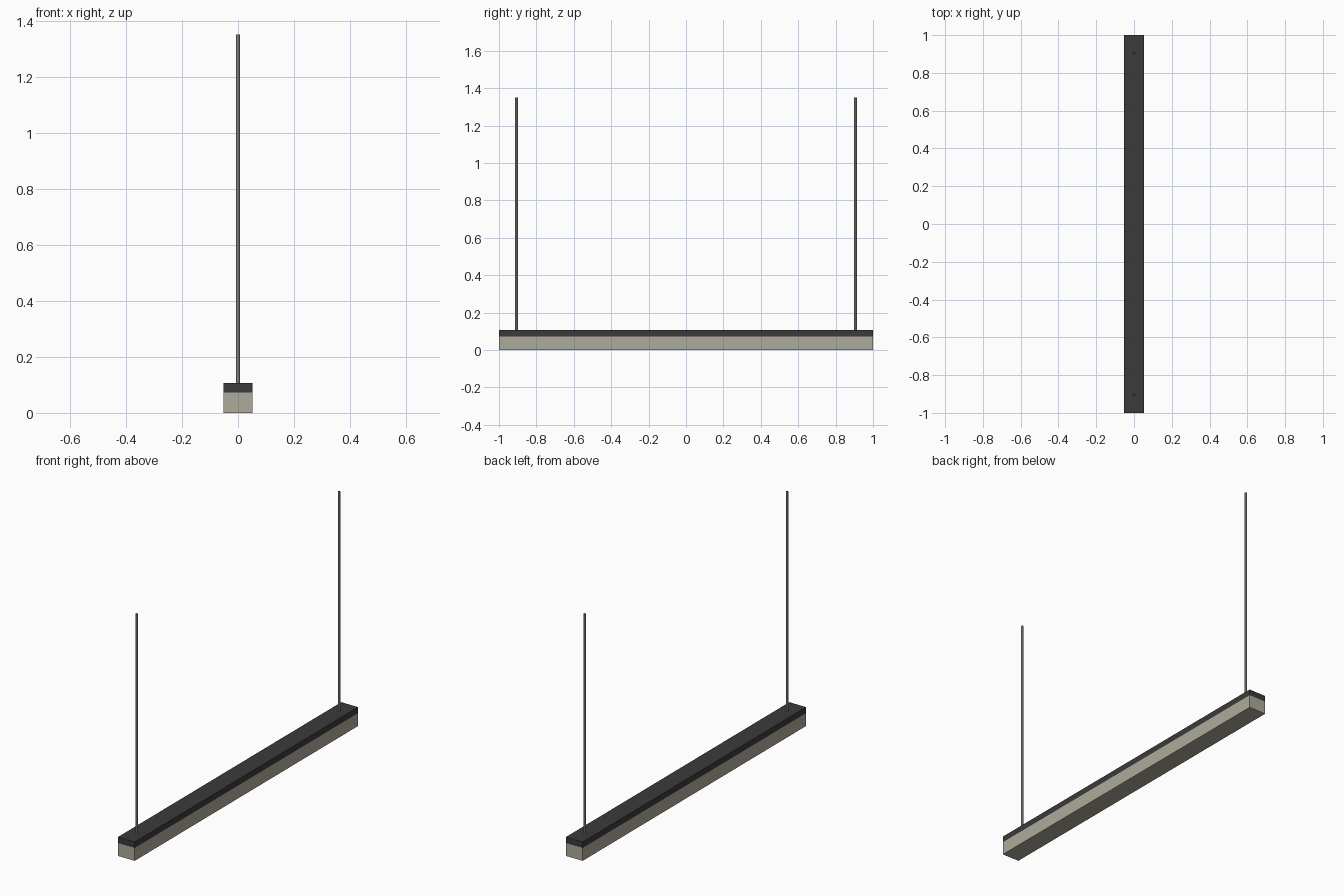
import bpy, bmesh

if "Cube" in bpy.data.objects:
    bpy.data.objects.remove(bpy.data.objects["Cube"])


def material(name, rgb):
    m = bpy.data.materials.new(name)
    m.diffuse_color = (*rgb, 1)
    m.use_nodes = True
    m.node_tree.nodes["Principled BSDF"].inputs["Base Color"].default_value = m.diffuse_color
    return m


LIGHT = material("warm_grey", (0.42, 0.40, 0.33))
DARK = material("charcoal", (0.043, 0.043, 0.043))


def box(name, size, z0, z1, mat):
    bpy.ops.mesh.primitive_cube_add(size=1, location=(0, 0, (z0 + z1) / 2))
    ob = bpy.context.object
    ob.name = name
    ob.scale = (size[0], size[1], z1 - z0)
    bpy.ops.object.transform_apply(location=False, rotation=False, scale=True)
    ob.data.materials.append(mat)


def rod(name, y, z0, z1):
    bpy.ops.mesh.primitive_cylinder_add(vertices=8, radius=0.007, depth=z1 - z0,
                                        location=(0, y, (z0 + z1) / 2))
    ob = bpy.context.object
    ob.name = name
    ob.data.materials.append(LIGHT)
    ob.data.materials.append(DARK)
    # dark end caps
    for p in ob.data.polygons:
        p.material_index = 1 if abs(p.normal.z) > 0.9 else 0


# Long lamp bar: pale diffuser below, dark housing above
box("diffuser", (0.105, 2.0), 0.0, 0.073, LIGHT)
box("housing", (0.105, 2.0), 0.073, 0.107, DARK)

# Hanging rods near both ends
for label, y in (("front", -0.906), ("back", 0.906)):
    rod(label + "_hanging_rod", y, 0.10, 1.35)
